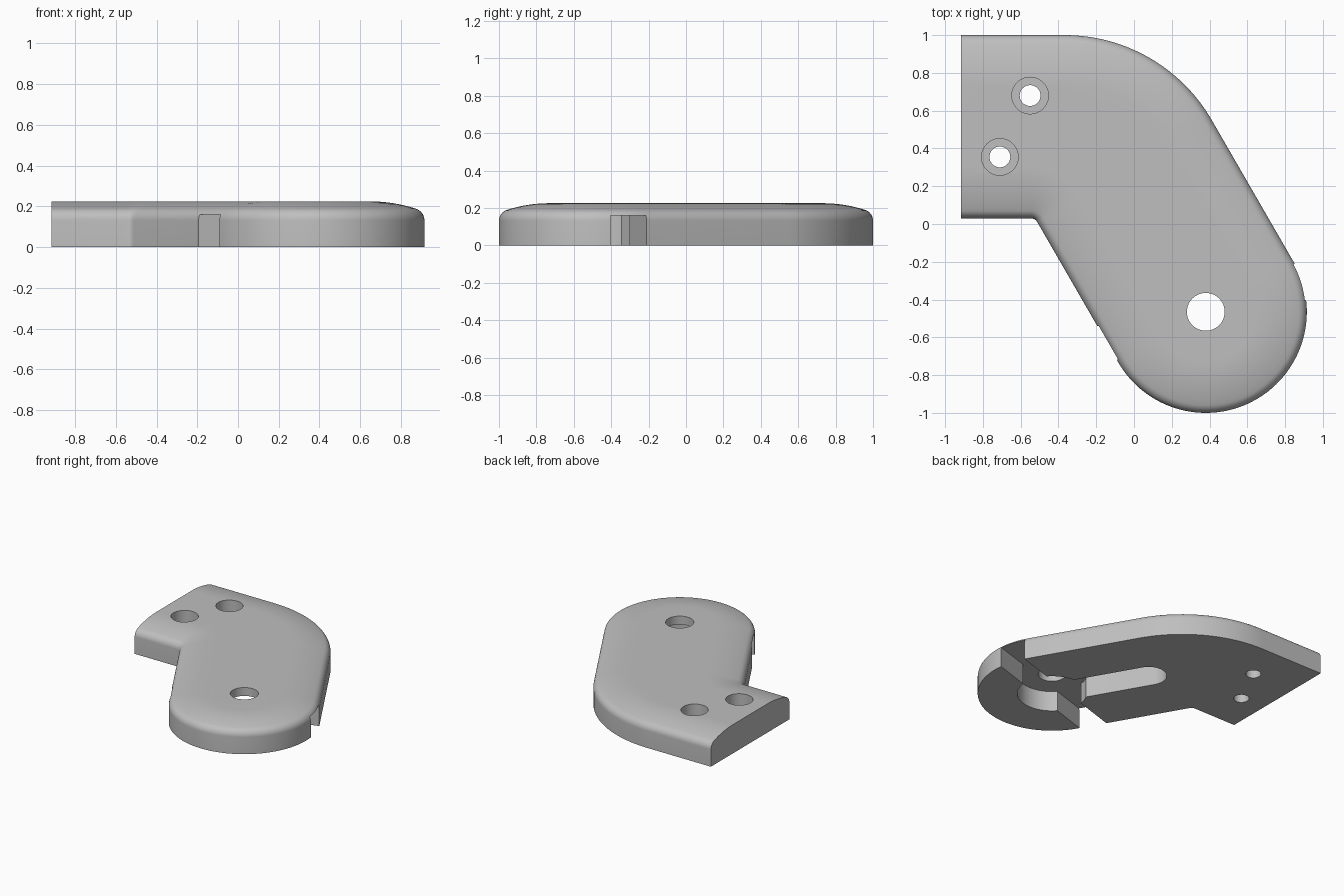
import bpy, bmesh
from math import sin, cos, pi, radians
from mathutils import Vector

if "Cube" in bpy.data.objects:
    bpy.data.objects.remove(bpy.data.objects["Cube"], do_unlink=True)

PIVOT = Vector((0.38, -0.465))      # centre of the round end
END_R, SHOULDER_R, CORNER_R = 0.535, 0.9, 0.04
LEFT, BACK, FRONT = -0.915, 1.0, 0.03
NORMAL = Vector((cos(pi / 6), sin(pi / 6)))   # across the arm
ROOF = 0.16                         # height of the underside recesses

grey = bpy.data.materials.new("plain_grey")
grey.use_nodes = True
colour = (0.52, 0.52, 0.52, 1)
grey.diffuse_color = colour
grey.node_tree.nodes["Principled BSDF"].inputs["Base Color"].default_value = colour


def arc(centre, radius, start, end, steps):
    angles = [radians(start + (end - start) * i / steps) for i in range(steps + 1)]
    return [Vector((centre[0] + radius * cos(a), centre[1] + radius * sin(a))) for a in angles]


def centre_at(y, offset):
    """Point at height y whose distance across the arm from the pivot is offset."""
    return Vector((PIVOT.x + (offset - (y - PIVOT.y) * NORMAL.y) / NORMAL.x, y))


def outline(inset):
    """Bent plate outline, moved inward everywhere except the flat left end."""
    shoulder = centre_at(BACK - SHOULDER_R, END_R - SHOULDER_R)
    corner = centre_at(FRONT - CORNER_R, -END_R - CORNER_R)
    return ([Vector((LEFT, BACK - inset))]
            + arc(shoulder, SHOULDER_R - inset, 90, 30, 32)
            + arc(PIVOT, END_R - inset, 30, -150, 64)
            + arc(corner, CORNER_R + inset, 30, 90, 12)
            + [Vector((LEFT, FRONT + inset))])


def loft(name, rings):
    """Solid through stacked (points, z) rings, capped at both ends."""
    bm = bmesh.new()
    loops = [[bm.verts.new((p.x, p.y, z)) for p in pts] for pts, z in rings]
    n = len(loops[0])
    for a, b in zip(loops, loops[1:]):
        for i in range(n):
            j = (i + 1) % n
            bm.faces.new((a[i], a[j], b[j], b[i]))
    bm.faces.new(loops[0])
    bm.faces.new(loops[-1])
    bmesh.ops.recalc_face_normals(bm, faces=bm.faces)
    mesh = bpy.data.meshes.new(name)
    bm.to_mesh(mesh)
    bm.free()
    mesh.materials.append(grey)
    obj = bpy.data.objects.new(name, mesh)
    bpy.context.collection.objects.link(obj)
    return obj


# Edge profile: straight wall, tight fillet, then a broad shallow crown
rings = [(outline(0), 0)]
fillet, wall, slope = 0.06, 0.132, 18
for i in range(9):
    a = radians((90 - slope) * i / 8)
    rings.append((outline(fillet * (1 - cos(a))), wall + fillet * sin(a)))
s = radians(slope)
crown_start = fillet * (1 - sin(s))
crown_r = (0.27 - crown_start) / sin(s)
crown_z = wall + fillet * cos(s) - crown_r * cos(s)
for i in range(1, 9):
    a = s * (1 - i / 8)
    rings.append((outline(0.27 - crown_r * sin(a)), crown_z + crown_r * cos(a)))
plate = loft("bent_plate", rings)


def cut(points, bottom, top):
    cutter = loft("cutter", [(points, bottom), (points, top)])
    cutter.hide_render = True
    mod = plate.modifiers.new("cut", "BOOLEAN")
    mod.operation, mod.solver, mod.object = "DIFFERENCE", "EXACT", cutter
    bpy.context.view_layer.objects.active = plate
    bpy.ops.object.modifier_apply(modifier=mod.name)
    bpy.data.objects.remove(cutter, do_unlink=True)


def circle(centre, radius):
    return arc(centre, radius, 0, 360, 48)[:-1]


# Underside: round pocket, slot along the arm, channel across it
cut(circle(PIVOT, 0.25), -0.1, ROOF)
along = Vector((-NORMAL.y, NORMAL.x))
slot_end = PIVOT + along * 0.74
cut(arc(slot_end, 0.13, 30, 210, 24) + arc(PIVOT, 0.13, 210, 390, 24), -0.1, ROOF)
run = Vector((cos(radians(17.5)), sin(radians(17.5))))
side = Vector((-run.y, run.x)) * 0.1
cut([PIVOT + run - side, PIVOT + run + side, PIVOT - run + side, PIVOT - run - side], -0.1, ROOF)

# Pivot hole and two counterbored screw holes
cut(circle(PIVOT, 0.1), -0.1, 0.4)
for spot in ((-0.55, 0.68), (-0.71, 0.355)):
    cut(circle(spot, 0.055), -0.1, 0.4)
    cut(circle(spot, 0.097), 0.08, 0.4)

bpy.ops.object.select_all(action="DESELECT")
plate.select_set(True)
bpy.context.view_layer.objects.active = plate
bpy.ops.object.shade_smooth_by_angle(angle=radians(30))
